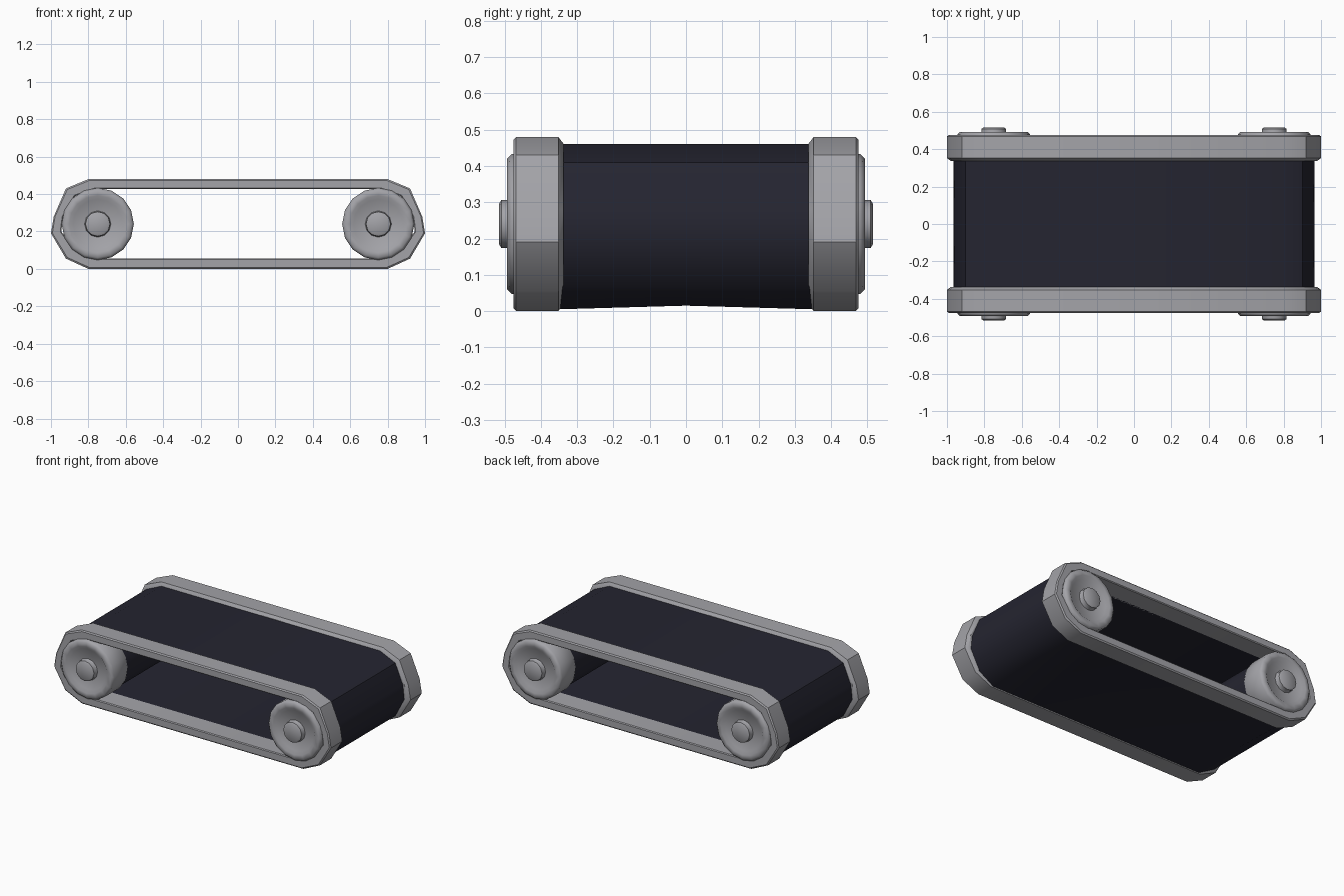
import bpy, bmesh, math

if "Cube" in bpy.data.objects:
    bpy.data.objects.remove(bpy.data.objects["Cube"])


def material(name, rgb):
    m = bpy.data.materials.new(name)
    m.diffuse_color = (*rgb, 1)
    m.use_nodes = True
    m.node_tree.nodes["Principled BSDF"].inputs["Base Color"].default_value = m.diffuse_color
    return m


GREY = material("grey_metal", (0.37, 0.37, 0.395))
DARK = material("dark_rubber", (0.018, 0.018, 0.03))

# Right-hand end profiles (x, z), top to bottom
RAIL_OUT = [(.80, .48), (.92, .43), (.985, .28), (1.0, .19), (.92, .055), (.80, 0)]
BELT_OUT = [(.79, .46), (.90, .41), (.955, .28), (.965, .19), (.90, .065), (.79, .005)]
INNER = [(.76, .428), (.87, .39), (.935, .28), (.945, .2), (.87, .10), (.76, .055)]


def full_loop(half):
    """Mirror an end profile in x and add mid points to the long runs."""
    top, bottom = half[0][1], half[-1][1]
    return half + [(0, bottom)] + [(-x, z) for x, z in reversed(half)] + [(0, top)]


def finish(name, bm, mat, angle):
    bmesh.ops.recalc_face_normals(bm, faces=bm.faces)
    me = bpy.data.meshes.new(name)
    bm.to_mesh(me)
    bm.free()
    me.materials.append(mat)
    ob = bpy.data.objects.new(name, me)
    bpy.context.collection.objects.link(ob)
    bpy.ops.object.select_all(action='DESELECT')
    ob.select_set(True)
    bpy.context.view_layer.objects.active = ob
    bpy.ops.object.shade_smooth_by_angle(angle=math.radians(angle))
    return ob


def bridge(bm, rings):
    """Skin a list of equal rings; the rings and the skin are both closed."""
    n, m = len(rings), len(rings[0])
    for i in range(n):
        a, b = rings[i], rings[(i + 1) % n]
        for j in range(m):
            k = (j + 1) % m
            bm.faces.new((a[j], a[k], b[k], b[j]))


def band(name, outer, section, mat, angle):
    """Closed track; section is (y, t) with t = 0 inside, 1 outside."""
    bm = bmesh.new()
    rings = []
    for (ox, oz), (ix, iz) in zip(full_loop(outer), full_loop(INNER)):
        rings.append([bm.verts.new((ix + (ox - ix) * t, y, iz + (oz - iz) * t))
                      for y, t in section])
    bridge(bm, rings)
    return finish(name, bm, mat, angle)


def lathe(name, profile, cx, side, mat, sides, angle):
    """Turned part about the y axis from (radius, y) points, ends capped."""
    bm = bmesh.new()
    rings = []
    for r, y in profile:
        rings.append([bm.verts.new((cx + r * math.cos(2 * math.pi * i / sides), side * y,
                                    .24 + r * math.sin(2 * math.pi * i / sides)))
                      for i in range(sides)])
    for a, b in zip(rings, rings[1:]):
        for j in range(sides):
            k = (j + 1) % sides
            bm.faces.new((a[j], a[k], b[k], b[j]))
    bm.faces.new(rings[0])
    bm.faces.new(rings[-1])
    return finish(name, bm, mat, angle)


# Belt, with the underside bowed slightly upward along the middle
belt = band("belt", BELT_OUT, [(-.35, 0), (-.35, 1), (0, 1), (.35, 1), (.35, 0), (0, 0)],
            DARK, 40)
for v in belt.data.vertices:
    if abs(v.co.y) < .01 and v.co.z < .03:
        v.co.z += .01

# Side rails, with softened edges
for side, label in ((-1, "front"), (1, "back")):
    section = [(.338, 0), (.338, .65), (.352, 1), (.468, 1), (.475, .86), (.475, .1), (.47, 0)]
    band(label + "_rail", RAIL_OUT, [(side * y, t) for y, t in section], GREY, 35)

# Rollers, their end caps and axle hubs
CAP = [(.188, .335), (.193, .345), (.193, .480), (.180, .493), (.152, .493), (.132, .478)]
HUB = [(.075, .470), (.066, .486), (.066, .509), (.056, .515)]
for cx, end in ((-.75, "left"), (.75, "right")):
    lathe(end + "_roller", [(.183, -.36), (.183, .36)], cx, 1, DARK, 16, 40)
    for side, label in ((-1, "front"), (1, "back")):
        lathe(f"{end}_{label}_roller_cap", CAP, cx, side, GREY, 16, 50)
        lathe(f"{end}_{label}_hub", HUB, cx, side, GREY, 12, 50)
